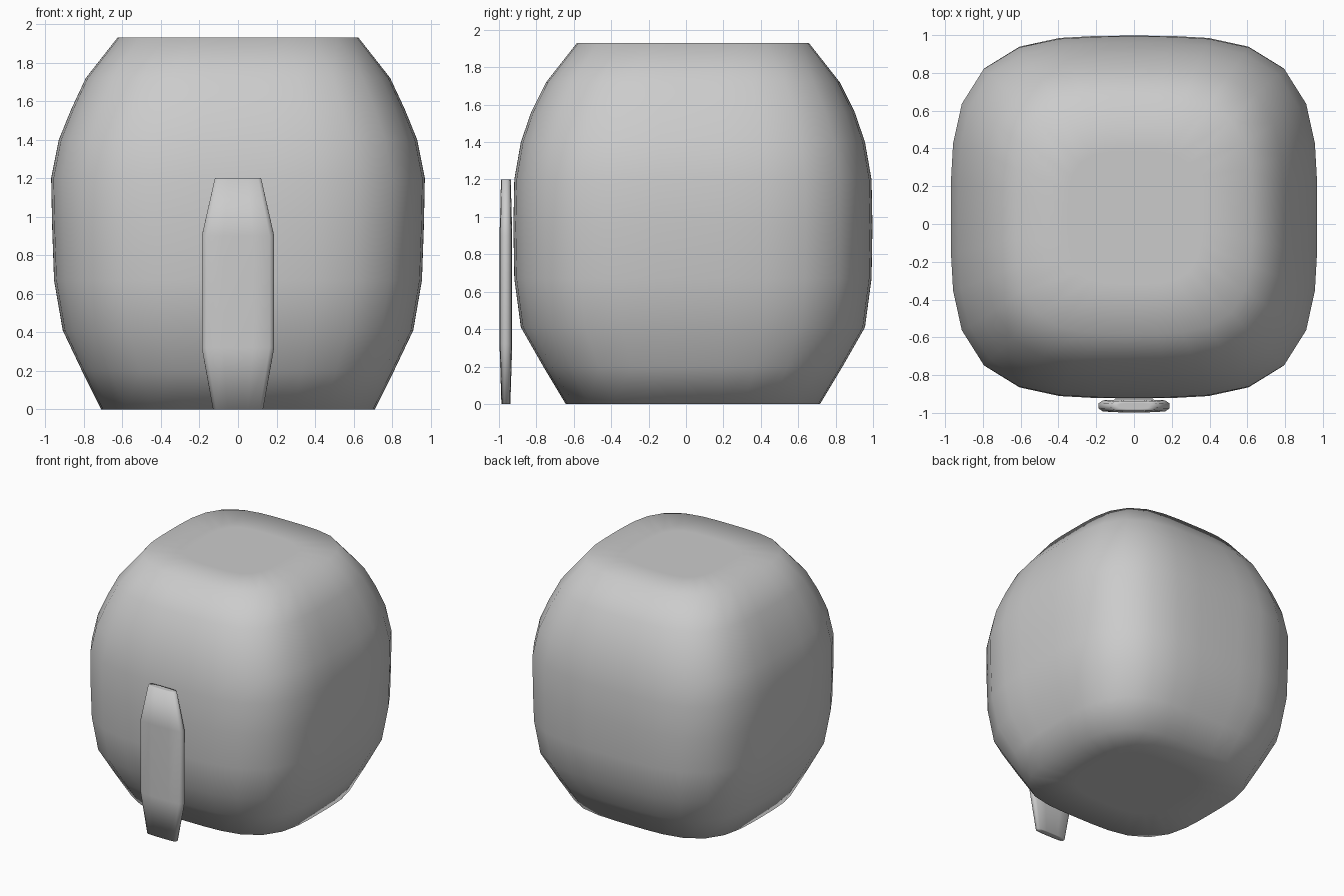
import bpy, bmesh
from math import sin, cos, pi, copysign

if "Cube" in bpy.data.objects:
    bpy.data.objects.remove(bpy.data.objects["Cube"])


def ring(hx, hy, cy, z, power, sides):
    """Superellipse cross-section (a rounded square)."""
    pts = []
    for i in range(sides):
        a = 2 * pi * i / sides
        c, s = cos(a), sin(a)
        r = (abs(c) ** power + abs(s) ** power) ** (-1 / power)
        pts.append((hx * r * c, cy + hy * r * s, z))
    return pts


def loft(name, levels, cy, power, sides):
    """Skin a stack of (z, half_x, half_y) sections and close both ends."""
    bm = bmesh.new()
    rings = [[bm.verts.new(p) for p in ring(hx, hy, cy, z, power, sides)]
             for z, hx, hy in levels]
    for low, high in zip(rings, rings[1:]):
        for i in range(sides):
            j = (i + 1) % sides
            bm.faces.new((low[i], low[j], high[j], high[i]))
    bm.faces.new(rings[0][::-1])
    bm.faces.new(rings[-1])
    for f in bm.faces:
        f.smooth = True
    bmesh.ops.recalc_face_normals(bm, faces=bm.faces)
    mesh = bpy.data.meshes.new(name)
    bm.to_mesh(mesh)
    bm.free()
    obj = bpy.data.objects.new(name, mesh)
    bpy.context.collection.objects.link(obj)
    return obj


# Rounded block body; the first and last sections lie inside the flat ends
body_levels = [
    (0.00, 0.40, 0.38), (0.00, 0.71, 0.68), (0.20, 0.81, 0.80),
    (0.41, 0.91, 0.92), (0.67, 0.955, 0.955), (0.95, 0.965, 0.96),
    (1.20, 0.97, 0.955), (1.40, 0.93, 0.92), (1.56, 0.865, 0.865),
    (1.72, 0.79, 0.785), (1.93, 0.625, 0.62), (1.93, 0.35, 0.35)]
loft("body", body_levels, 0.037, 3.5, 32)

# Slim tapered panel standing just in front of the body
panel_levels = [
    (0.00, 0.08, 0.015), (0.00, 0.13, 0.024), (0.32, 0.188, 0.034),
    (0.90, 0.188, 0.034), (1.20, 0.12, 0.026), (1.20, 0.08, 0.015)]
loft("front_panel", panel_levels, -0.963, 5, 16)
